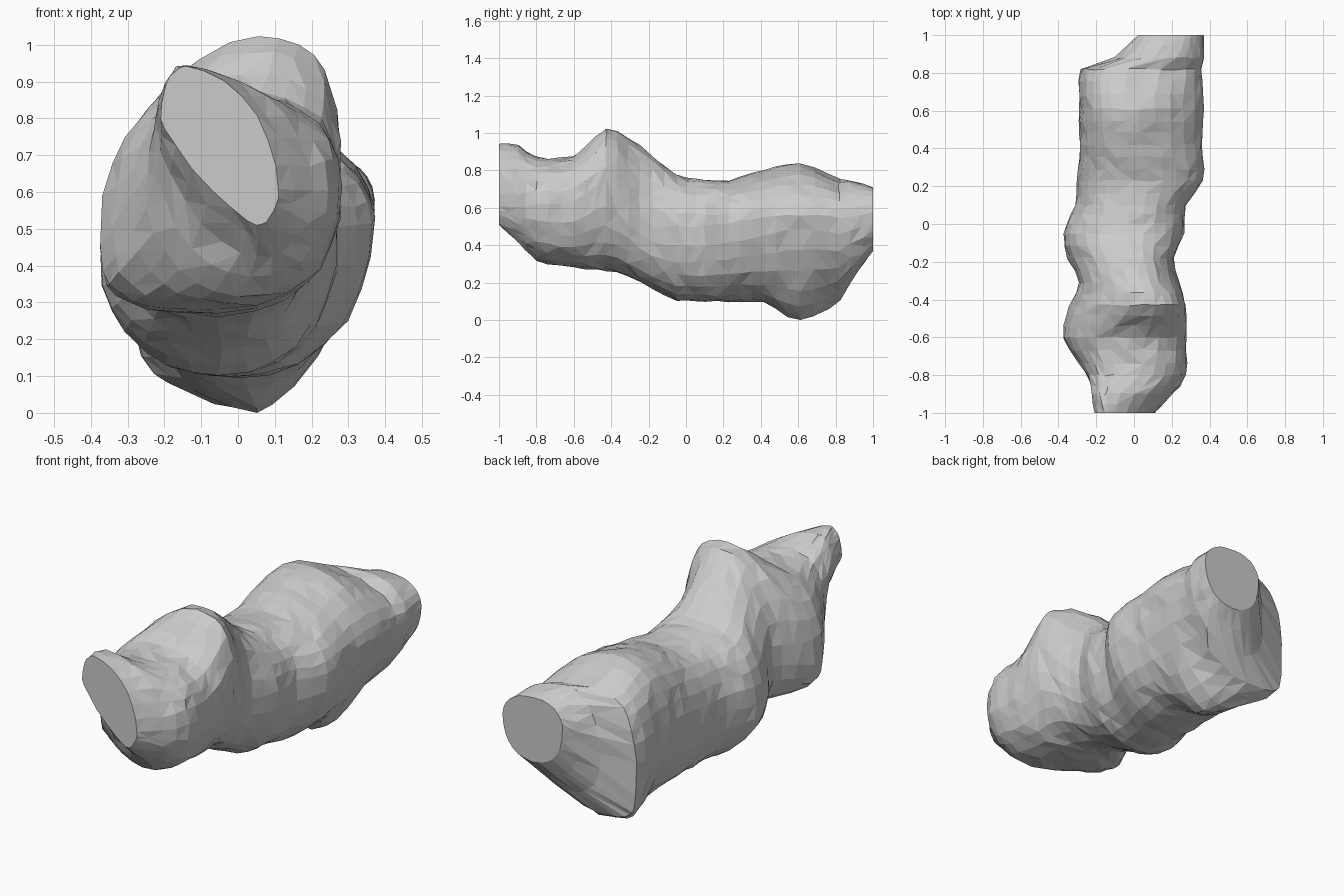
import bpy, bmesh, math, random

if "Cube" in bpy.data.objects:
    bpy.data.objects.remove(bpy.data.objects["Cube"])

random.seed(4)
SEGS = 28

# Stations along the log: y, then (x, z) of the left, top, right and bottom extremes
stations = [
    (-1.00, -.21, .80, -.14, .94, .11, .61, .05, .51),
    (-0.90, -.22, .76, -.14, .93, .20, .60, .05, .42),
    (-0.80, -.25, .65, -.06, .87, .27, .62, .00, .32),
    (-0.60, -.37, .46, -.02, .88, .28, .63, -.05, .28),
    (-0.43, -.34, .48, .05, 1.02, .275, .75, -.05, .265),
    (-0.31, -.29, .50, .04, .975, .235, .62, -.05, .235),
    (-0.18, -.35, .42, .00, .88, .21, .50, -.05, .17),
    (-0.05, -.375, .42, -.03, .78, .265, .50, -.05, .105),
    (0.10, -.31, .42, -.02, .75, .275, .50, -.02, .10),
    (0.23, -.30, .42, .00, .75, .365, .52, .00, .093),
    (0.42, -.29, .42, -.03, .80, .36, .55, .02, .093),
    (0.61, -.29, .42, -.06, .84, .365, .56, .05, .00),
    (0.82, -.28, .42, -.03, .75, .36, .55, -.05, .105),
    (0.88, -.11, .45, .10, .745, .37, .55, .08, .21),
    (1.00, .02, .58, .18, .71, .37, .58, .20, .37),
]
# Corner shape per station (below 1 squarer, above 1 flatter):
# top right, top left, bottom left, bottom right
corners = [
    (1.1, 0.9, 1.6, 1.0), (1.0, 0.9, 1.3, 0.9), (.86, .9, .9, .86),
    (.86, .8, .6, .8), (.85, 1.1, .7, .8), (.9, 1.0, .8, .86),
    (.9, 1.0, .9, .9), (.9, .9, .95, .9), (.9, .9, .86, .9),
    (1.0, .86, .86, .95), (1.1, .86, .8, 1.0), (1.1, .86, 1.1, 1.35),
    (1.0, .8, .4, 1.1), (.9, .86, .7, 1.0), (.9, .9, .9, .9),
]
stations = [s + c for s, c in zip(stations, corners)]


def spline(a, b, c, d, t):
    """Catmull-Rom blend between b and c."""
    return 0.5 * (2*b + (c-a)*t + (2*a-5*b+4*c-d)*t*t + (3*b-a-3*c+d)*t**3)


def section(s):
    """Closed outline made of four superellipse quarters."""
    y, xl, zl, xt, zt, xr, zr, xb, zb = s[:9]
    outline = []
    for i in range(SEGS):
        a = 2 * math.pi * i / SEGS
        p = s[9 + i * 4 // SEGS]
        c, n = math.cos(a), math.sin(a)
        cx, cz = (xt if n >= 0 else xb), (zr if c >= 0 else zl)
        ex, ez = (xr if c >= 0 else xl), (zt if n >= 0 else zb)
        outline.append((cx + (ex - cx) * abs(c) ** p, y,
                        cz + (ez - cz) * abs(n) ** p))
    return outline


# Interpolate the stations into evenly faceted rings
rings = []
last = len(stations) - 1
for i in range(last):
    a, b, c, d = (stations[min(max(i + k, 0), last)] for k in (-1, 0, 1, 2))
    gap = c[0] - b[0]
    steps = 3 if gap > .15 else 2 if gap > .08 else 1
    for k in range(steps):
        rings.append([spline(*v, k / steps) for v in zip(a, b, c, d)])
rings.append(stations[-1])

# Lumpy log skin with flat sawn ends
bm = bmesh.new()
loops = []
for ri, r in enumerate(rings):
    end = ri in (0, len(rings) - 1)
    j = 0.002 if end else 0.006
    loops.append([bm.verts.new((x + random.uniform(-j, j),
                                y + (0 if end else random.uniform(-j, j)),
                                max(0, z + random.uniform(-j, j))))
                  for x, y, z in section(r)])
for lo, hi in zip(loops, loops[1:]):
    for i in range(SEGS):
        n = (i + 1) % SEGS
        quad = [lo[i], lo[n], hi[n], hi[i]]
        # random diagonals give the rough facets
        k = random.choice((0, 1))
        q = quad[k:] + quad[:k]
        bm.faces.new((q[0], q[1], q[2]))
        bm.faces.new((q[0], q[2], q[3]))
bm.faces.new(loops[0])
bm.faces.new(loops[-1])
bmesh.ops.recalc_face_normals(bm, faces=bm.faces)

mesh = bpy.data.meshes.new("lumpy_log")
bm.to_mesh(mesh)
bm.free()
bpy.context.collection.objects.link(bpy.data.objects.new("lumpy_log", mesh))
